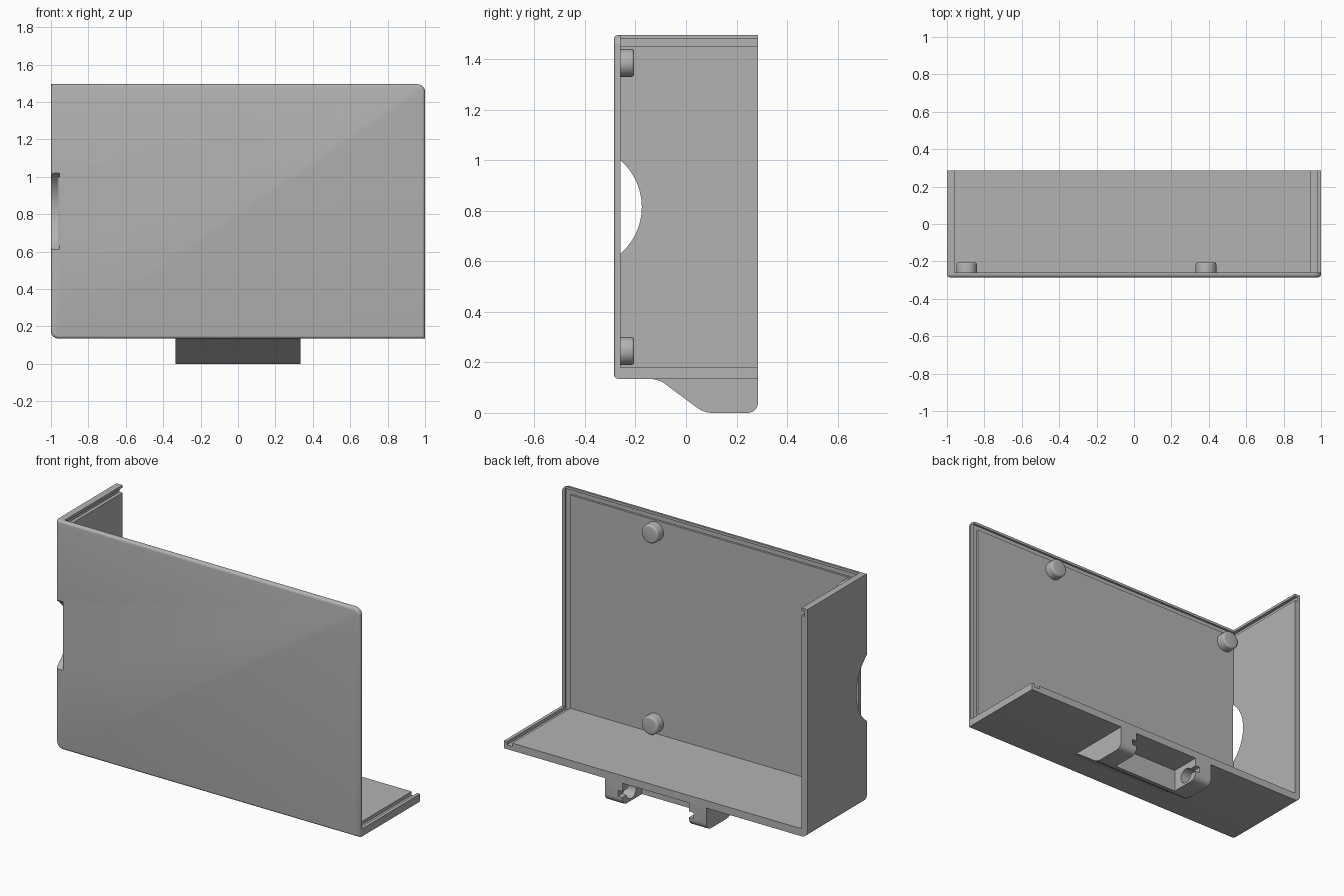
import bpy, bmesh, math
from mathutils import Matrix, Vector

if "Cube" in bpy.data.objects:
    bpy.data.objects.remove(bpy.data.objects["Cube"], do_unlink=True)

grey = bpy.data.materials.new("plain grey")
grey.use_nodes = True
COLOR = (0.45, 0.45, 0.45, 1)
grey.diffuse_color = COLOR
next(n for n in grey.node_tree.nodes if n.type == 'BSDF_PRINCIPLED').inputs["Base Color"].default_value = COLOR


def finish(bm, name):
    bmesh.ops.recalc_face_normals(bm, faces=bm.faces)
    mesh = bpy.data.meshes.new(name)
    bm.to_mesh(mesh)
    bm.free()
    mesh.materials.append(grey)
    ob = bpy.data.objects.new(name, mesh)
    bpy.context.collection.objects.link(ob)
    return ob


def box_bm(lo, hi):
    bm = bmesh.new()
    lo, hi = Vector(lo), Vector(hi)
    m = Matrix.Translation((lo + hi) / 2) @ Matrix.Diagonal((*(hi - lo), 1))
    bmesh.ops.create_cube(bm, size=1, matrix=m)
    return bm


def cylinder_bm(center, radius, depth, axis, segments=48):
    bm = bmesh.new()
    m = Matrix.Translation(center) @ Matrix.Rotation(math.pi / 2, 4, axis)
    bmesh.ops.create_cone(bm, cap_ends=True, segments=segments, radius1=radius,
                          radius2=radius, depth=depth, matrix=m)
    return bm


def cut(ob, bm):
    cutter = finish(bm, "cutter")
    cutter.hide_render = True
    mod = ob.modifiers.new("cut", 'BOOLEAN')
    mod.operation, mod.solver, mod.object = 'DIFFERENCE', 'EXACT', cutter
    bpy.context.view_layer.objects.active = ob
    bpy.ops.object.modifier_apply(modifier=mod.name)
    bpy.data.objects.remove(cutter, do_unlink=True)


def smooth(ob):
    bpy.ops.object.select_all(action='DESELECT')
    ob.select_set(True)
    bpy.context.view_layer.objects.active = ob
    bpy.ops.object.shade_smooth_by_angle(angle=math.radians(35))


# Overall case limits
BACK, FRONT = 0.285, -0.285
LOW, HIGH = 0.135, 1.495
INNER = -0.26          # inner face of the front panel

# Case shell: rounded block hollowed out, open at the top, back and +x end
bm = box_bm((-1, FRONT, LOW), (1, BACK, HIGH))
corners = [e for e in bm.edges
           if abs(e.verts[0].co.y - e.verts[1].co.y) > 0.1
           and (e.verts[0].co.x > 0) == (e.verts[0].co.z > 0.8)]
bmesh.ops.bevel(bm, geom=corners, offset=0.04, segments=6, profile=0.5, affect='EDGES')
rim = [e for e in bm.edges if all(v.co.y < FRONT + 0.001 for v in e.verts)]
bmesh.ops.bevel(bm, geom=rim, offset=0.016, segments=4, profile=0.5, affect='EDGES')
shell = finish(bm, "case_shell")
cut(shell, box_bm((-0.96, INNER, 0.18), (1.5, 1, 2)))

# Mating grooves along the free edges of panel, side wall and floor
DEEP = INNER - 0.012
cut(shell, box_bm((-0.98, DEEP, 1.45), (0.98, -0.2, 1.48)))
cut(shell, box_bm((-0.98, DEEP, 1.45), (-0.9, 0.4, 1.48)))
cut(shell, box_bm((0.945, DEEP, 0.16), (0.98, -0.2, 1.48)))
cut(shell, box_bm((0.945, DEEP, 0.16), (0.98, 0.4, 0.25)))

# Finger notch through the side wall and panel edge
cut(shell, cylinder_bm((-1.055, -0.419, 0.815), 0.244, 0.2, 'Y', 96))
smooth(shell)

# Locating pegs on the inside of the panel
for x, side in ((-0.895, "right"), (0.385, "left")):
    for z, level in ((0.245, "lower"), (1.385, "upper")):
        bm = cylinder_bm((x, INNER + 0.0225, z), 0.055, 0.065, 'X', 32)
        tip = [e for e in bm.edges if all(v.co.y > INNER + 0.04 for v in e.verts)]
        bmesh.ops.bevel(bm, geom=tip, offset=0.012, segments=4, profile=0.5, affect='EDGES')
        smooth(finish(bm, f"{level}_{side}_peg"))

# Hinge foot: side profile extruded across the width
W = 0.335
profile = [(-0.14, 0.15), (-0.14, LOW), (-0.115, 0.131), (-0.09, 0.12),
           (0.04, 0.023), (0.06, 0.01), (0.08, 0.003), (0.1, 0)]
for i in range(7):
    a = math.radians(-90 + 15 * i)
    profile.append((0.245 + 0.04 * math.cos(a), 0.04 + 0.04 * math.sin(a)))
profile.append((BACK, 0.15))
bm = bmesh.new()
face = bm.faces.new([bm.verts.new((-W, y, z)) for y, z in profile])
swept = bmesh.ops.extrude_face_region(bm, geom=[face])["geom"]
bmesh.ops.translate(bm, vec=(2 * W, 0, 0),
                    verts=[g for g in swept if isinstance(g, bmesh.types.BMVert)])
foot = finish(bm, "hinge_foot")

# Gap between the two lugs, with blind pin sockets and entry slots
GAP = 0.22
cut(foot, box_bm((-GAP, 0.1, -0.1), (GAP, 0.5, 0.3)))
for s in (-1, 1):
    cut(foot, cylinder_bm((s * GAP, 0.2, 0.058), 0.045, 0.14, 'Y', 32))
    x0, x1 = sorted((s * (GAP - 0.05), s * (GAP + 0.03)))
    cut(foot, box_bm((x0, 0.2, 0.05), (x1, 0.4, 0.085)))
smooth(foot)
